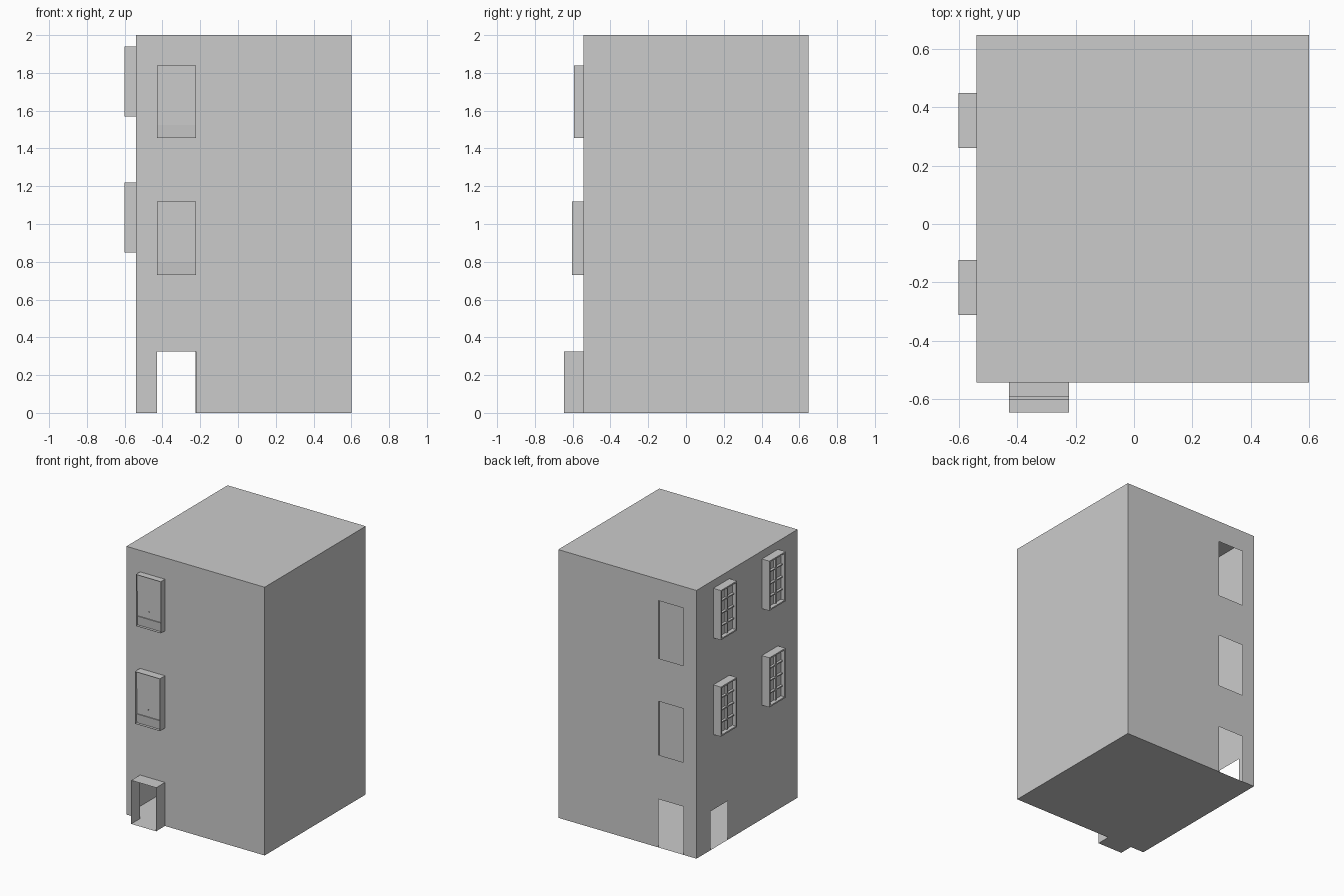
import bpy, bmesh
from mathutils import Vector

if "Cube" in bpy.data.objects:
    bpy.data.objects.remove(bpy.data.objects["Cube"], do_unlink=True)

X0, X1, Y0, Y1, H = -0.54, 0.60, -0.543, 0.648, 2.0
DOOR_X = (-0.428, -0.222)


def finish(name, bm):
    mesh = bpy.data.meshes.new(name)
    bm.to_mesh(mesh)
    bm.free()
    obj = bpy.data.objects.new(name, mesh)
    bpy.context.collection.objects.link(obj)
    return obj


def wall(name, axis, at, span, holes=(), outward=1):
    """Upright sheet across the given axis, left open at holes (a0, a1, z0, z1)."""
    cuts_a = sorted({*span, *(v for h in holes for v in h[:2])})
    cuts_z = sorted({0, H, *(v for h in holes for v in h[2:])})
    bm = bmesh.new()

    def point(a, z):
        return (at, a, z) if axis == "x" else (a, at, z)

    for a0, a1 in zip(cuts_a, cuts_a[1:]):
        for z0, z1 in zip(cuts_z, cuts_z[1:]):
            a, z = (a0 + a1) / 2, (z0 + z1) / 2
            if not any(h[0] < a < h[1] and h[2] < z < h[3] for h in holes):
                corners = [(a0, z0), (a1, z0), (a1, z1), (a0, z1)]
                bm.faces.new([bm.verts.new(point(*c)) for c in corners])
    bmesh.ops.remove_doubles(bm, verts=bm.verts, dist=0.0001)
    normal = Vector((1, 0, 0) if axis == "x" else (0, 1, 0)) * outward
    for face in bm.faces:
        face.normal_update()
        if face.normal.dot(normal) < 0:
            face.normal_flip()
    return finish(name, bm)


def slab(name, z, upward):
    """Single level sheet over the whole plan."""
    bm = bmesh.new()
    corners = [(X0, Y0, z), (X1, Y0, z), (X1, Y1, z), (X0, Y1, z)]
    face = bm.faces.new([bm.verts.new(c) for c in corners])
    if not upward:
        face.normal_flip()
    return finish(name, bm)


def box_mesh(xs, ys, zs):
    bm = bmesh.new()
    bmesh.ops.create_cube(bm, size=1)
    for v in bm.verts:
        v.co = [r[0] if c < 0 else r[1] for c, r in zip(v.co, (xs, ys, zs))]
    bm.normal_update()
    return bm


def drop_faces(bm, *directions):
    doomed = [f for f in bm.faces if any(f.normal.dot(Vector(d)) > 0.9 for d in directions)]
    bmesh.ops.delete(bm, geom=doomed, context="FACES")


def box(name, xs, ys, zs):
    return finish(name, box_mesh(xs, ys, zs))


def window_box(name, xs, ys, zs, out, rim, recess):
    """Projecting casing with a recessed pane and no back."""
    out = Vector(out)
    bm = box_mesh(xs, ys, zs)
    drop_faces(bm, -out)
    front = [f for f in bm.faces if f.normal.dot(out) > 0.9]
    bmesh.ops.inset_region(bm, faces=front, thickness=rim, use_boundary=True)
    pane = bmesh.ops.extrude_face_region(bm, geom=front)
    verts = [g for g in pane["geom"] if isinstance(g, bmesh.types.BMVert)]
    bmesh.ops.translate(bm, verts=verts, vec=-out * recess)
    bmesh.ops.delete(bm, geom=front, context="FACES")
    return finish(name, bm)


# Hollow shell with openings at the front door, rear bays and side door
wall("front_wall", "y", Y0, (X0, X1), [(*DOOR_X, 0, 0.325)], -1)
wall("back_wall", "y", Y1, (X0, X1),
     [(-0.435, -0.225, z0, z1) for z0, z1 in ((0, 0.36), (0.69, 1.09), (1.41, 1.84))])
wall("side_wall_with_door", "x", X0, (Y0, Y1), [(0.285, 0.485, 0, 0.29)], -1)
wall("plain_side_wall", "x", X1, (Y0, Y1))
slab("roof", H, True)
slab("ground_floor", 0, False)

# Open porch around the front door
porch = box_mesh(DOOR_X, (-0.647, Y0), (0, 0.325))
drop_faces(porch, (0, 1, 0), (0, -1, 0))
finish("door_porch", porch)

# Front sash windows
for level, z0, z1, y in (("middle", 0.73, 1.12, -0.603), ("upper", 1.455, 1.84, -0.593)):
    window_box(level + "_front_window", DOOR_X, (y, Y0), (z0, z1), (0, -1, 0), 0.003, 0.02)
    inner = (DOOR_X[0] + 0.003, DOOR_X[1] - 0.003)
    box(level + "_upper_sash", inner, (y + 0.013, y + 0.022), (z1 - 0.13, z1 - 0.003))
    box(level + "_sash_handle", (-0.334, -0.328), (y + 0.014, y + 0.022), (z0 + 0.12, z0 + 0.126))
    rail = box_mesh(inner, (y + 0.013, y + 0.022), (z0 + 0.003, z0 + 0.07))
    for v in rail.verts:
        if v.co.z < z0 + 0.01 and v.co.y < y + 0.015:
            v.co.y = y + 0.018
    finish(level + "_bottom_rail", rail)

# Side windows with glazing bars
for level, z0, z1 in (("middle", 0.85, 1.22), ("upper", 1.57, 1.94)):
    for place, y0, y1 in (("front", -0.312, -0.123), ("rear", 0.26, 0.449)):
        name = f"{level}_{place}_side_window"
        window_box(name, (-0.602, X0), (y0, y1), (z0, z1), (-1, 0, 0), 0.015, 0.03)
        depth, half = (-0.59, -0.57), 0.004
        mid = (y0 + y1) / 2
        box(name + "_upright", depth, (mid - half, mid + half), (z0 + 0.015, z1 - 0.015))
        for i in range(1, 4):
            z = z0 + (z1 - z0) * i / 4
            box(f"{name}_crossbar_{i}", depth, (y0 + 0.015, y1 - 0.015), (z - half, z + half))
